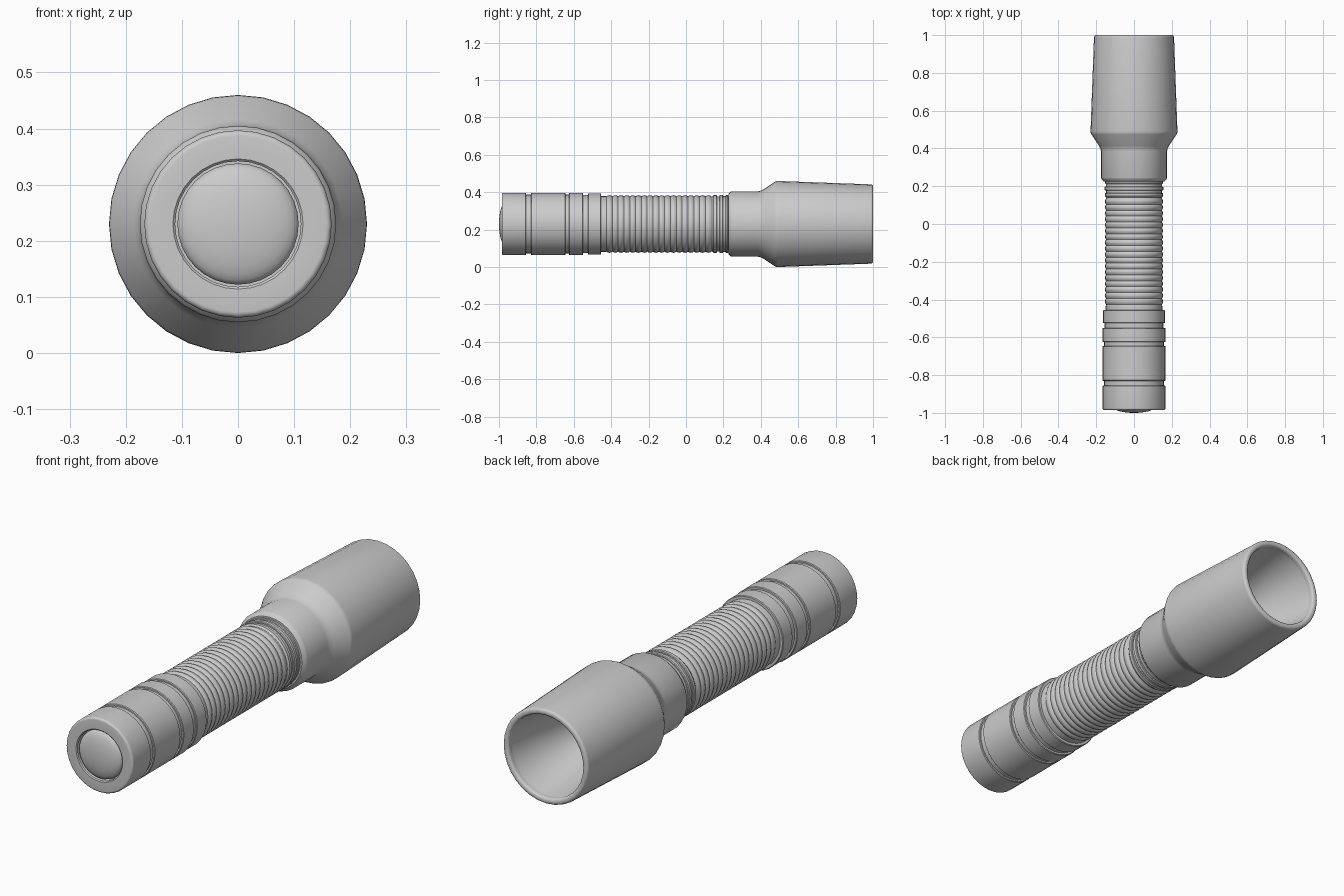
import bpy, bmesh, math

if "Cube" in bpy.data.objects:
    bpy.data.objects.remove(bpy.data.objects["Cube"])

SIDES = 32
AXIS_Z = 0.23


def lathe(name, profile, angle=30):
    """Spin a (y, radius) profile about the long axis, outside on the left."""
    bm = bmesh.new()
    rings = []
    for y, r in profile:
        if r < 1e-6:
            rings.append([bm.verts.new((0, y, AXIS_Z))] * SIDES)
            continue
        ring = []
        for i in range(SIDES):
            a = 2 * math.pi * i / SIDES
            ring.append(bm.verts.new((r * math.sin(a), y, AXIS_Z + r * math.cos(a))))
        rings.append(ring)
    for lo, hi in zip(rings, rings[1:]):
        for i in range(SIDES):
            j = (i + 1) % SIDES
            corners = list(dict.fromkeys([lo[i], lo[j], hi[j], hi[i]]))
            bm.faces.new(corners)
    mesh = bpy.data.meshes.new(name)
    bm.to_mesh(mesh)
    bm.free()
    obj = bpy.data.objects.new(name, mesh)
    bpy.context.collection.objects.link(obj)
    bpy.ops.object.select_all(action='DESELECT')
    obj.select_set(True)
    bpy.context.view_layer.objects.active = obj
    bpy.ops.object.shade_smooth_by_angle(angle=math.radians(angle))
    return obj


def band(y0, y1, r, b=0.003):
    """Raised band with small chamfered edges."""
    return [(y0, r - b), (y0 + b, r), (y1 - b, r), (y1, r - b)]


def arc(cy, cr, rad, a0, a1, n=5):
    """Rounded corner in the profile plane."""
    pts = []
    for i in range(n + 1):
        a = math.radians(a0 + (a1 - a0) * i / n)
        pts.append((cy + rad * math.cos(a), cr + rad * math.sin(a)))
    return pts


# Domed push button in the tail
dome = [(-0.97 - 0.03 * math.cos(math.pi / 2 * t / 8), 0.108 * math.sin(math.pi / 2 * t / 8))
        for t in range(9)]
lathe("tail_button", dome + [(-0.955, 0.108)])

# Tail cap with button recess
cap = [(-0.955, 0.106), (-0.955, 0.112), (-0.981, 0.112), (-0.985, 0.116), (-0.985, 0.125)]
cap += arc(-0.975, 0.157, 0.010, 180, 90)
cap += [(-0.858, 0.167), (-0.855, 0.164), (-0.855, 0.158)]
lathe("tail_cap", cap)

# Battery tube: smooth bands split by grooves
tube = [(-0.855, 0.158), (-0.83, 0.158)]
tube += band(-0.83, -0.645, 0.167) + [(-0.645, 0.158), (-0.625, 0.158)]
tube += band(-0.625, -0.55, 0.167) + [(-0.55, 0.156), (-0.525, 0.156)]
tube += band(-0.525, -0.455, 0.164) + [(-0.455, 0.150)]
lathe("battery_tube", tube)

# Ribbed grip
RIBS, START, END = 18, -0.425, 0.135
grip = [(-0.455, 0.150), (-0.435, 0.150)]
pitch = (END - START) / RIBS
for k in range(RIBS):
    for s in range(6):
        grip.append((START + pitch * (k + s / 6), 0.148 + 0.006 * math.sin(math.pi * s / 6)))
grip += [(END, 0.148), (0.14, 0.148)]
lathe("ribbed_grip", grip, 40)

# Collar rings between grip and head
collar = [(0.14, 0.148)]
collar += band(0.145, 0.165, 0.154) + [(0.165, 0.148), (0.178, 0.148)]
collar += band(0.178, 0.198, 0.156) + [(0.198, 0.149), (0.212, 0.149)]
collar += band(0.212, 0.226, 0.154) + [(0.226, 0.150)]
lathe("collar_rings", collar)

# Head: neck, flare, tapered bezel, rounded lip
head = [(0.226, 0.150), (0.226, 0.160), (0.238, 0.172), (0.245, 0.175),
        (0.385, 0.175), (0.400, 0.178), (0.415, 0.186),
        (0.475, 0.226), (0.482, 0.229), (0.492, 0.230)]
head += arc(0.988, 0.2, 0.012, 88, 0)
head += arc(0.988, 0.196, 0.012, 0, -90)
head += [(0.975, 0.184)]
lathe("head", head)

# Reflector bowl inside the head
bowl = [(0.975, 0.184)]
for i in range(1, 9):
    t = i / 8
    bowl.append((0.975 - 0.475 * t, 0.184 - 0.124 * t ** 1.2))
bowl.append((0.50, 0.0))
lathe("reflector", bowl)
